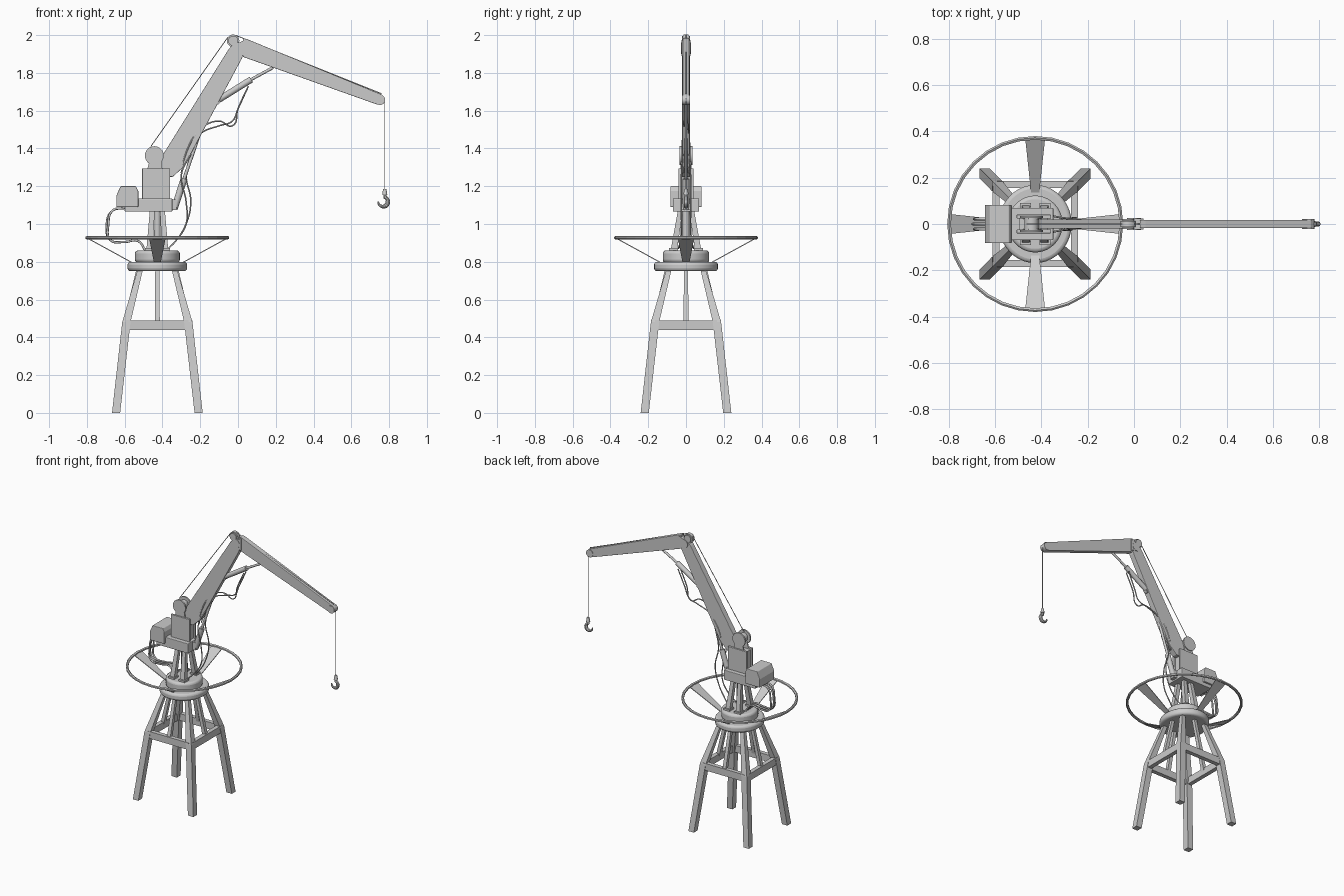
import bpy, bmesh, math
from mathutils import Vector, Matrix

if "Cube" in bpy.data.objects:
    bpy.data.objects.remove(bpy.data.objects["Cube"])

CX = -0.427  # tower axis


def finish(name, bm, bevel=0, smooth=True, segs=2):
    bmesh.ops.recalc_face_normals(bm, faces=bm.faces)
    me = bpy.data.meshes.new(name)
    bm.to_mesh(me)
    bm.free()
    ob = bpy.data.objects.new(name, me)
    bpy.context.collection.objects.link(ob)
    bpy.ops.object.select_all(action='DESELECT')
    ob.select_set(True)
    bpy.context.view_layer.objects.active = ob
    if smooth:
        bpy.ops.object.shade_smooth_by_angle(angle=math.radians(35))
    if bevel:
        m = ob.modifiers.new("bevel", 'BEVEL')
        m.width, m.segments = bevel, segs
    return ob


def skin(name, rings, closed=False, **kw):
    """Bridge equal-length rings of points; cap the ends unless closed."""
    bm = bmesh.new()
    vs = [[bm.verts.new(p) for p in r] for r in rings]
    n = len(rings[0])
    for a, b in zip(vs, vs[1:] + vs[:1] if closed else vs[1:]):
        for i in range(n):
            bm.faces.new((a[i], a[(i + 1) % n], b[(i + 1) % n], b[i]))
    if not closed:
        bm.faces.new(vs[0])
        bm.faces.new(vs[-1])
    return finish(name, bm, **kw)


def prism(name, pts, y0, y1, **kw):
    return skin(name, [[(x, y, z) for x, z in pts] for y in (y0, y1)], smooth=False, **kw)


def box(name, x0, x1, y0, y1, z0, z1, **kw):
    return prism(name, [(x0, z0), (x1, z0), (x1, z1), (x0, z1)], y0, y1, **kw)


def leg(name, secs):
    """Bent leg from horizontal sections (x, y, z, half width)."""
    return skin(name, [[(CX + x + sx * h, y + sy * h, z) for sx, sy in
                ((-1, -1), (1, -1), (1, 1), (-1, 1))] for x, y, z, h in secs], smooth=False)


def rod(name, a, b, r0, r1=None, n=16, **kw):
    a, b = Vector(a), Vector(b)
    q = (b - a).to_track_quat('Z', 'Y')
    rings = []
    for p, r in ((a, r0), (b, r0 if r1 is None else r1)):
        rings.append([p + q @ Vector((r * math.cos(i * math.tau / n), r * math.sin(i * math.tau / n), 0))
                      for i in range(n)])
    return skin(name, rings, **kw)


def pin(name, x, z, r, hy, y=0, **kw):
    return rod(name, (x, y - hy, z), (x, y + hy, z), r, n=24, **kw)


def hose(name, pts, r=0.004):
    cu = bpy.data.curves.new(name, 'CURVE')
    cu.dimensions, cu.bevel_depth, cu.bevel_resolution = '3D', r, 2
    cu.resolution_u, cu.use_fill_caps = 8, True
    s = cu.splines.new('BEZIER')
    s.bezier_points.add(len(pts) - 1)
    for bp, p in zip(s.bezier_points, pts):
        bp.co = p
        bp.handle_left_type = bp.handle_right_type = 'AUTO'
    ob = bpy.data.objects.new(name, cu)
    bpy.context.collection.objects.link(ob)


# Trestle: bent corner legs, ring of beams, mid struts
for sx in (-1, 1):
    for sy in (-1, 1):
        leg("trestle_leg", [(sx * .2185, sy * .2185, 0, .0215), (sx * .164, sy * .164, .48, .022),
                            (sx * .09, sy * .09, .76, .014)])
        leg("pedestal_leg", [(sx * .042, sy * .066, .85, .017), (sx * .027, sy * .03, 1.07, .013)])
        box("pedestal_foot", CX + sx * .042 - .024, CX + sx * .042 + .024,
            sy * .066 - .024, sy * .066 + .024, .855, .872)
for s in (-1, 1):
    box("beam_x", CX - .165, CX + .165, s * .17 - .015, s * .17 + .015, .44, .49)
    box("beam_y", CX + s * .17 - .015, CX + s * .17 + .015, -.165, .165, .44, .49)
    leg("mid_strut_x", [(s * .168, 0, .47, .013), (s * .1, 0, .76, .011)])
    leg("mid_strut_y", [(0, s * .168, .47, .013), (0, s * .1, .76, .011)])

# Turntable discs
for name, z0, z1, rx, ry in (("turntable_base", .75, .80, .158, .169), ("turntable_top", .795, .86, .119, .123)):
    rings = [[(CX + rx * math.cos(t * math.tau / 40), ry * math.sin(t * math.tau / 40), z)
              for t in range(40)] for z in (z0, z1)]
    skin(name, rings, bevel=.016, segs=3)
rod("swivel_post", (CX, 0, .85), (CX, 0, 1.07), .018)

# Guard hoop and its four sloping wedge plates
hoop = []
for i in range(32):
    a = math.tau * i / 32
    hoop.append([(CX + r * math.cos(a), r * math.sin(a), z)
                 for r, z in ((.38, .922), (.38, .932), (.373, .937), (.364, .932), (.364, .922), (.373, .918))])
skin("guard_hoop", hoop, closed=True, smooth=False)
for k in range(4):
    R = Matrix.Translation((CX, 0, 0)) @ Matrix.Rotation(k * math.pi / 2, 4, 'Z')
    skin("hoop_plate", [[R @ Vector(p) for p in ((r, -h, z), (r, h, z), (r, h, z + .006), (r, -h, z + .006))]
                        for r, h, z in ((.12, .016, .785), (.37, .043, .922))], smooth=False)

# Slewing platform, motor housing and mast
box("platform", -.60, -.348, -.07, .07, 1.065, 1.135, bevel=.004)
prism("motor_housing", [(-.644, 1.09), (-.644, 1.15), (-.622, 1.20), (-.54, 1.20), (-.528, 1.175), (-.528, 1.09)],
      -.083, .083, bevel=.004)
for s in (-1, 1):
    box("mast_cheek", -.507, -.359, s * .032 - .008, s * .032 + .008, 1.12, 1.295, bevel=.002)
    prism("winch_bracket", [(-.48, 1.29), (-.40, 1.29), (-.415, 1.38), (-.455, 1.39)], s * .026 - .004, s * .026 + .004)
    pin("winch_flange", -.443, 1.362, .05, .005, s * .03)
box("mast_core", -.497, -.372, -.028, .028, 1.12, 1.285)
pin("winch_drum", -.443, 1.362, .03, .03)

# Lower boom with head sheave
prism("lower_boom", [(-.42, 1.25), (-.405, 1.355), (-.05, 1.925), (-.02, 1.96), (.02, 1.955), (.035, 1.92),
                     (.02, 1.875), (-.285, 1.305), (-.345, 1.25)], -.02, .02, bevel=.003)
pin("head_sheave", -.026, 1.97, .033, .012)
for s in (-1, 1):
    pin("head_cheek", -.026, 1.97, .026, .003, s * .018)
pin("elbow_pin", .0, 1.93, .03, .026)

# Upper boom: web, flanges and tip sheave
upper = [(.026, 1.885), (.026, 1.985), (.05, 1.978), (.765, 1.684), (.776, 1.655), (.757, 1.63), (.735, 1.633)]
prism("upper_boom", upper, -.018, .018, bevel=.003)
prism("elbow_lug", [(-.02, 1.91), (-.02, 1.95), (.04, 1.975), (.04, 1.89)], -.024, .024)
pin("tip_sheave", .752, 1.657, .027, .021)

# Hoist cable, hook block and hook
rod("cable_back", (-.462, 0, 1.41), (-.053, 0, 1.99), .0025, n=6)
rod("cable_top", (-.015, 0, 2.0), (.76, 0, 1.69), .0025, n=6)
rod("cable_drop", (.777, 0, 1.665), (.777, 0, 1.17), .0025, n=6)
rod("hook_block", (.777, 0, 1.155), (.777, 0, 1.185), .014, .009)
hook = []
steps = [(.777, 1.16, .007), (.778, 1.148, .009)]
for i in range(13):
    a = math.radians(68 - i * 21)
    steps.append((.768 + .026 * math.cos(a), 1.118 + .026 * math.sin(a),
                  .012 - .008 * abs(i - 6) / 6 * (i > 6) - .002 * (i < 3)))
for i, (x, z, r) in enumerate(steps):
    p, q = steps[max(i - 1, 0)], steps[min(i + 1, len(steps) - 1)]
    d = Vector((q[0] - p[0], 0, q[1] - p[1])).normalized()
    n = Vector((d.z, 0, -d.x))
    hook.append([Vector((x, 0, z)) + n * r * math.cos(k * math.tau / 10)
                 + Vector((0, r * math.sin(k * math.tau / 10), 0)) for k in range(10)])
skin("hook", hook)

# Hydraulic rams
rod("jib_ram_barrel", (-.115, 0, 1.65), (.07, 0, 1.765), .017)
rod("jib_ram_rod", (.07, 0, 1.765), (.185, 0, 1.828), .008)
pin("jib_ram_pivot", -.112, 1.652, .02, .014)
rod("boom_ram_barrel", (-.338, 0, 1.08), (-.285, 0, 1.24), .018)
rod("boom_ram_rod", (-.285, 0, 1.24), (-.21, 0, 1.46), .009)
box("boom_ram_lug", -.36, -.325, -.02, .02, 1.075, 1.13)

# Hydraulic hoses
for s, d in ((-1, 0), (1, .025)):
    hose("jib_hose", [(-.30, s * .014, 1.27), (-.27, s * .02, 1.39), (-.19, s * .014, 1.51 - d),
                      (-.10, s * .012, 1.545 - d), (-.03, s * .01, 1.52 + d), (.0, s * .01, 1.61),
                      (.055, s * .012, 1.73)])
    hose("boom_hose", [(-.25, s * .018, 1.37), (-.30 + d, s * .024, 1.26), (-.275 + d, s * .026, 1.12),
                       (-.275, s * .024, 1.0), (-.33, s * .03, .91), (-.37, s * .04, .87)])
for y in (-.022, 0, .022):
    hose("rear_hose", [(-.60, y, 1.085), (-.665, y, 1.07), (-.695 + abs(y) * .4, y, 1.0), (-.675, y, .915),
                       (-.60, y, .905), (-.53, y, .91), (-.49, y, .86)], .006)
